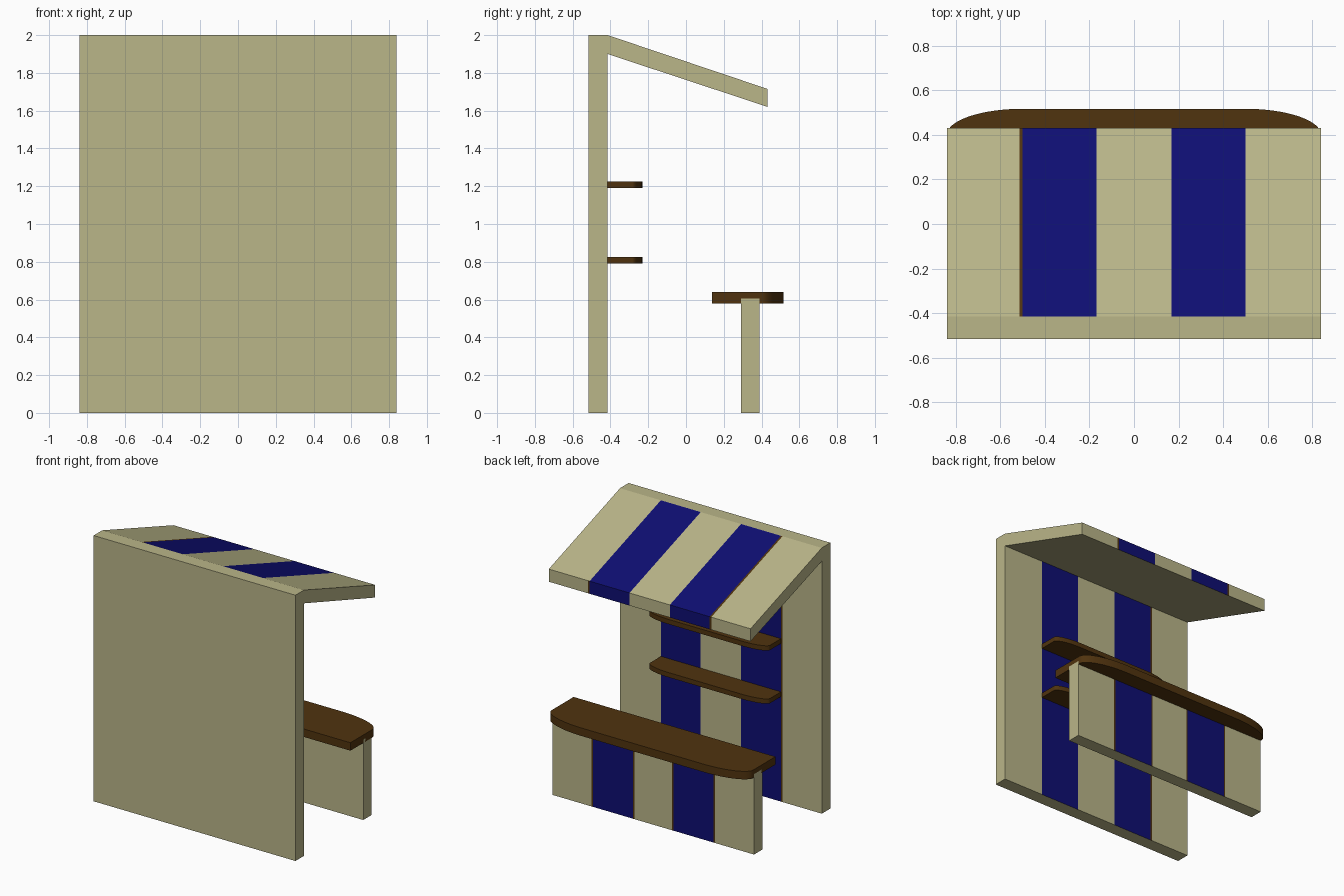
import bpy, bmesh, math

if "Cube" in bpy.data.objects:
    bpy.data.objects.remove(bpy.data.objects["Cube"])


def material(name, rgb):
    m = bpy.data.materials.new(name)
    m.diffuse_color = (*rgb, 1.0)
    m.use_nodes = True
    m.node_tree.nodes["Principled BSDF"].inputs["Base Color"].default_value = m.diffuse_color
    return m


CREAM = material("cream", (0.49, 0.465, 0.25))
BLUE = material("navy blue", (0.0045, 0.0045, 0.17))
BROWN = material("brown wood", (0.08, 0.033, 0.0045))

HALF, OUT, INN, TRIM = 0.84, 0.5, 0.168, 0.013


def make_object(name, bm, mats):
    bmesh.ops.recalc_face_normals(bm, faces=bm.faces)
    me = bpy.data.meshes.new(name)
    bm.to_mesh(me)
    bm.free()
    for m in mats:
        me.materials.append(m)
    ob = bpy.data.objects.new(name, me)
    bpy.context.collection.objects.link(ob)
    return ob


def striped_prism(name, profile, has_trim):
    """Extrude a (y, z) profile along x in columns; stripe the faces turned to +y."""
    cuts = [OUT, OUT + TRIM, INN, INN - TRIM, HALF]
    xs = sorted(cuts + [-c for c in cuts])
    bm = bmesh.new()
    rings = [[bm.verts.new((x, y, z)) for y, z in profile] for x in xs]
    n = len(profile)
    for a, b in zip(rings, rings[1:]):
        for i in range(n):
            j = (i + 1) % n
            bm.faces.new((a[i], a[j], b[j], b[i]))
    bm.faces.new(rings[0])
    bm.faces.new(rings[-1])
    bmesh.ops.recalc_face_normals(bm, faces=bm.faces)
    for f in bm.faces:
        if f.normal.y < 0.1:
            continue
        x = f.calc_center_median().x
        if INN < abs(x) < OUT:
            f.material_index = 1
        elif (OUT < abs(x) < OUT + TRIM or INN - TRIM < abs(x) < INN) and has_trim(x, f):
            f.material_index = 2
    return make_object(name, bm, (CREAM, BLUE, BROWN))


def rounded_board(name, half, back, shoulder, front, flat, z0, z1, steps=20):
    """Board with a straight back and elliptical front corners."""
    right = [(half, back)]
    for i in range(steps + 1):
        t = math.pi / 2 * i / steps
        right.append((flat + (half - flat) * math.cos(t),
                      shoulder + (front - shoulder) * math.sin(t)))
    outline = right + [(-x, y) for x, y in reversed(right)]
    bm = bmesh.new()
    face = bm.faces.new([bm.verts.new((x, y, z0)) for x, y in outline])
    ext = bmesh.ops.extrude_face_region(bm, geom=[face])
    for v in ext["geom"]:
        if isinstance(v, bmesh.types.BMVert):
            v.co.z = z1
    ob = make_object(name, bm, (BROWN,))
    bpy.ops.object.select_all(action='DESELECT')
    ob.select_set(True)
    bpy.context.view_layer.objects.active = ob
    bpy.ops.object.shade_smooth_by_angle(angle=math.radians(30))
    return ob


# Back wall with sloping awning
striped_prism("wall_and_awning",
              [(-0.517, 0), (-0.415, 0), (-0.415, 1.9), (0.432, 1.62),
               (0.432, 1.715), (-0.415, 2.0), (-0.517, 2.0)],
              lambda x, f: x < -OUT or (x > OUT and f.normal.y > 0.95
                                        and f.calc_center_median().z > 1.5))

# Counter front panel
striped_prism("counter_panel",
              [(0.29, 0), (0.39, 0), (0.39, 0.605), (0.29, 0.605)],
              lambda x, f: True)

# Counter top
rounded_board("counter_top", HALF, 0.137, 0.40, 0.517, 0.5, 0.58, 0.64)

# Wall shelves
for label, z in (("lower", 0.79), ("upper", 1.19)):
    rounded_board(label + "_shelf", 0.5, -0.416, -0.285, -0.23, 0.3, z, z + 0.036)
